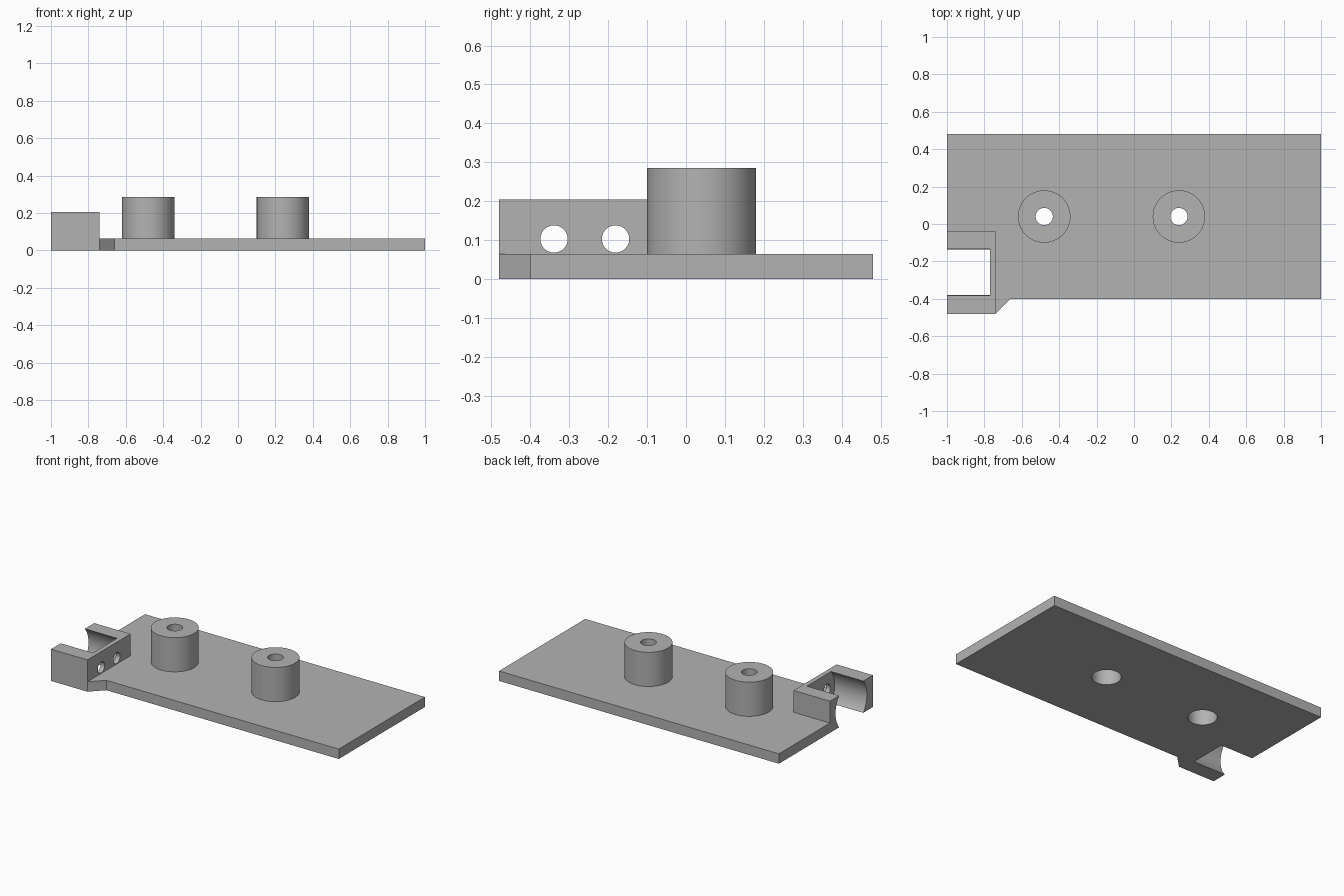
import bpy, bmesh, math
from mathutils import Matrix, Vector

cube = bpy.data.objects.get("Cube")
if cube:
    bpy.data.objects.remove(cube, do_unlink=True)

grey = bpy.data.materials.new("plain_grey")
grey.use_nodes = True
colour = (0.45, 0.45, 0.45, 1)
grey.diffuse_color = colour
grey.node_tree.nodes["Principled BSDF"].inputs["Base Color"].default_value = colour


def finish(name, bm):
    bmesh.ops.recalc_face_normals(bm, faces=bm.faces)
    mesh = bpy.data.meshes.new(name)
    bm.to_mesh(mesh)
    bm.free()
    mesh.materials.append(grey)
    obj = bpy.data.objects.new(name, mesh)
    bpy.context.collection.objects.link(obj)
    return obj


def prism(name, outline, z0, z1):
    bm = bmesh.new()
    face = bm.faces.new([bm.verts.new((x, y, z0)) for x, y in outline])
    top = bmesh.ops.extrude_face_region(bm, geom=[face])["geom"]
    verts = [v for v in top if isinstance(v, bmesh.types.BMVert)]
    bmesh.ops.translate(bm, verts=verts, vec=(0, 0, z1 - z0))
    return finish(name, bm)


def cylinder(name, start, end, radius, sides=64):
    a, b = Vector(start), Vector(end)
    turn = (b - a).to_track_quat('Z', 'Y').to_matrix().to_4x4()
    bm = bmesh.new()
    bmesh.ops.create_cone(bm, cap_ends=True, segments=sides, radius1=radius,
                          radius2=radius, depth=(b - a).length,
                          matrix=Matrix.Translation((a + b) / 2) @ turn)
    return finish(name, bm)


def combine(body, tool, operation):
    mod = body.modifiers.new(operation.lower(), 'BOOLEAN')
    mod.operation, mod.solver, mod.object = operation, 'EXACT', tool
    tool.hide_render = True
    bpy.context.view_layer.objects.active = body
    bpy.ops.object.modifier_apply(modifier=mod.name)
    bpy.data.objects.remove(tool, do_unlink=True)


PLATE_TOP, BLOCK_TOP, POST_TOP = 0.064, 0.205, 0.285
FRONT, EDGE, BACK = -0.48, -0.40, 0.48
BLOCK_X, POCKET_X = -0.74, -0.77
MID_Y, MID_Z = -0.258, 0.103

# Base plate with the chamfered front tab
mount = prism("mounting_plate", [(-1, FRONT), (BLOCK_X, FRONT), (-0.66, EDGE),
                                 (1, EDGE), (1, BACK), (-1, BACK)], 0, PLATE_TOP)

# Clamp block at the right front corner
combine(mount, prism("clamp_block", [(-1, FRONT), (BLOCK_X, FRONT),
                                     (BLOCK_X, -0.04), (-1, -0.04)], 0, BLOCK_TOP), 'UNION')

# Round standoffs with a screw hole and a wider recess from below
for x in (-0.48, 0.24):
    y = 0.04
    combine(mount, cylinder("standoff", (x, y, 0.02), (x, y, POST_TOP), 0.14), 'UNION')
    combine(mount, cylinder("screw_hole", (x, y, -0.1), (x, y, 0.4), 0.046), 'DIFFERENCE')
    combine(mount, cylinder("head_recess", (x, y, -0.1), (x, y, 0.2), 0.085), 'DIFFERENCE')

# Round-walled pocket, open at the end, top and bottom
combine(mount, cylinder("pocket", (-1.1, MID_Y, MID_Z), (POCKET_X, MID_Y, MID_Z),
                        0.16, 96), 'DIFFERENCE')

# Two screw holes through the pocket's end wall
for side in (-1, 1):
    y = -0.26 + side * 0.079
    combine(mount, cylinder("wall_hole", (-0.85, y, MID_Z), (-0.7, y, MID_Z), 0.035, 48),
            'DIFFERENCE')

bpy.ops.object.select_all(action='DESELECT')
mount.select_set(True)
bpy.context.view_layer.objects.active = mount
bpy.ops.object.shade_smooth_by_angle(angle=math.radians(30))
